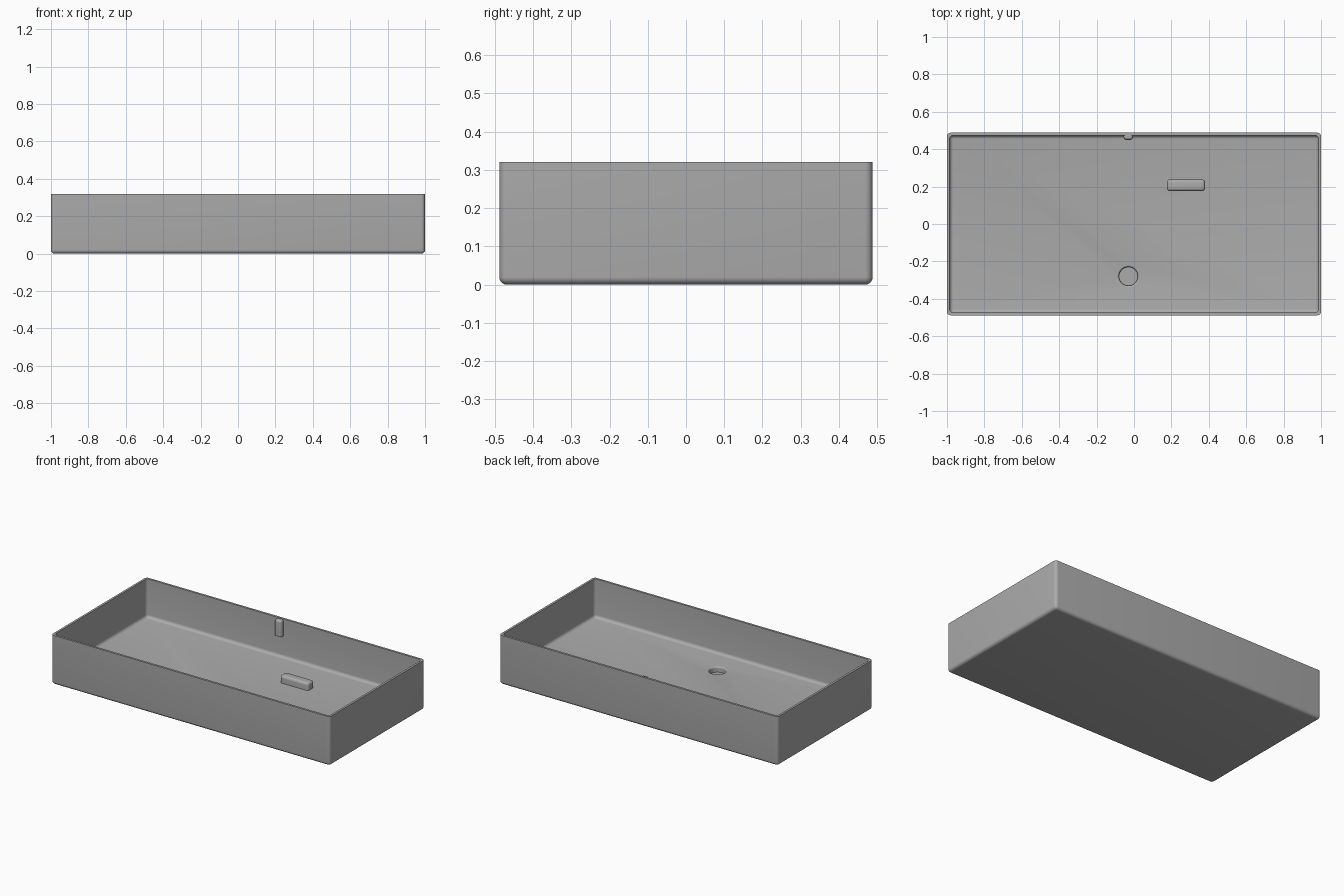
import bpy, bmesh, math
from mathutils import Vector

start = bpy.data.objects.get("Cube")
if start:
    bpy.data.objects.remove(start, do_unlink=True)

grey = bpy.data.materials.new("plain grey")
grey.use_nodes = True
colour = (0.41, 0.41, 0.41, 1)
grey.diffuse_color = colour
grey.node_tree.nodes["Principled BSDF"].inputs["Base Color"].default_value = colour

WIDTH, DEPTH, HEIGHT = 2.0, 0.976, 0.32
WALL, FLOOR = 0.014, 0.07


def finish(name, bm):
    bmesh.ops.recalc_face_normals(bm, faces=bm.faces)
    mesh = bpy.data.meshes.new(name)
    bm.to_mesh(mesh)
    bm.free()
    mesh.materials.append(grey)
    obj = bpy.data.objects.new(name, mesh)
    bpy.context.collection.objects.link(obj)
    return obj


def smooth(obj):
    bpy.ops.object.select_all(action='DESELECT')
    obj.select_set(True)
    bpy.context.view_layer.objects.active = obj
    bpy.ops.object.shade_smooth_by_angle(angle=math.radians(35))


def rounded_box(name, low, high, radius, round_top=True, round_bottom=True):
    """Box between two corners; the top or bottom rim can stay sharp."""
    low, high = Vector(low), Vector(high)
    bm = bmesh.new()
    bmesh.ops.create_cube(bm, size=1)
    for v in bm.verts:
        v.co = (low + high) / 2 + v.co * (high - low)

    def keep(e):
        a, b = (v.co.z for v in e.verts)
        if abs(a - b) > 1e-5:
            return True
        return round_top if abs(a - high.z) < 1e-5 else round_bottom

    bmesh.ops.bevel(bm, geom=[e for e in bm.edges if keep(e)], offset=radius,
                    segments=6, profile=0.5, affect='EDGES', clamp_overlap=True)
    return finish(name, bm)


def carve(target, cutter):
    mod = target.modifiers.new("carve", 'BOOLEAN')
    mod.operation, mod.solver, mod.object = 'DIFFERENCE', 'EXACT', cutter
    bpy.context.view_layer.objects.active = target
    bpy.ops.object.modifier_apply(modifier=mod.name)
    bpy.data.objects.remove(cutter, do_unlink=True)


# Basin shell with a sharp, level rim
x, y = WIDTH / 2, DEPTH / 2
basin = rounded_box("basin", (-x, -y, 0), (x, y, HEIGHT), 0.02, round_top=False)
cavity = rounded_box("cavity_cutter", (WALL - x, WALL - y, FLOOR),
                     (x - WALL, y - WALL, HEIGHT + 0.1), 0.02, round_top=False)
carve(basin, cavity)

# Round blind recess with a softened lip, cut by a turned profile
lip, radius, depth = 0.01, 0.05, 0.035
profile = [(0, FLOOR - depth), (radius, FLOOR - depth)]
for i in range(7):
    a = math.pi / 2 * i / 6
    profile.append((radius + lip * (1 - math.cos(a)), FLOOR - lip + lip * math.sin(a)))
profile += [(radius + lip, FLOOR + 0.02), (0, FLOOR + 0.02)]
bm = bmesh.new()
verts = [bm.verts.new((r, 0, z)) for r, z in profile]
edges = [bm.edges.new(pair) for pair in zip(verts, verts[1:])]
bmesh.ops.spin(bm, geom=verts + edges, axis=(0, 0, 1), cent=(0, 0, 0),
               angle=math.tau, steps=48)
bmesh.ops.remove_doubles(bm, verts=bm.verts, dist=1e-5)
bmesh.ops.translate(bm, verts=bm.verts, vec=(-0.03, -0.28, 0))
carve(basin, finish("recess_cutter", bm))
smooth(basin)

# Raised bar on the floor, rounded on top and at its corners
smooth(rounded_box("floor_bar", (0.176, 0.176, FLOOR - 0.01), (0.38, 0.238, 0.118),
                   0.016, round_bottom=False))

# Small upright peg on the inside of the back wall
smooth(rounded_box("wall_peg", (-0.055, 0.45, 0.21), (-0.006, y - 0.004, 0.316),
                   0.014, round_bottom=False))
